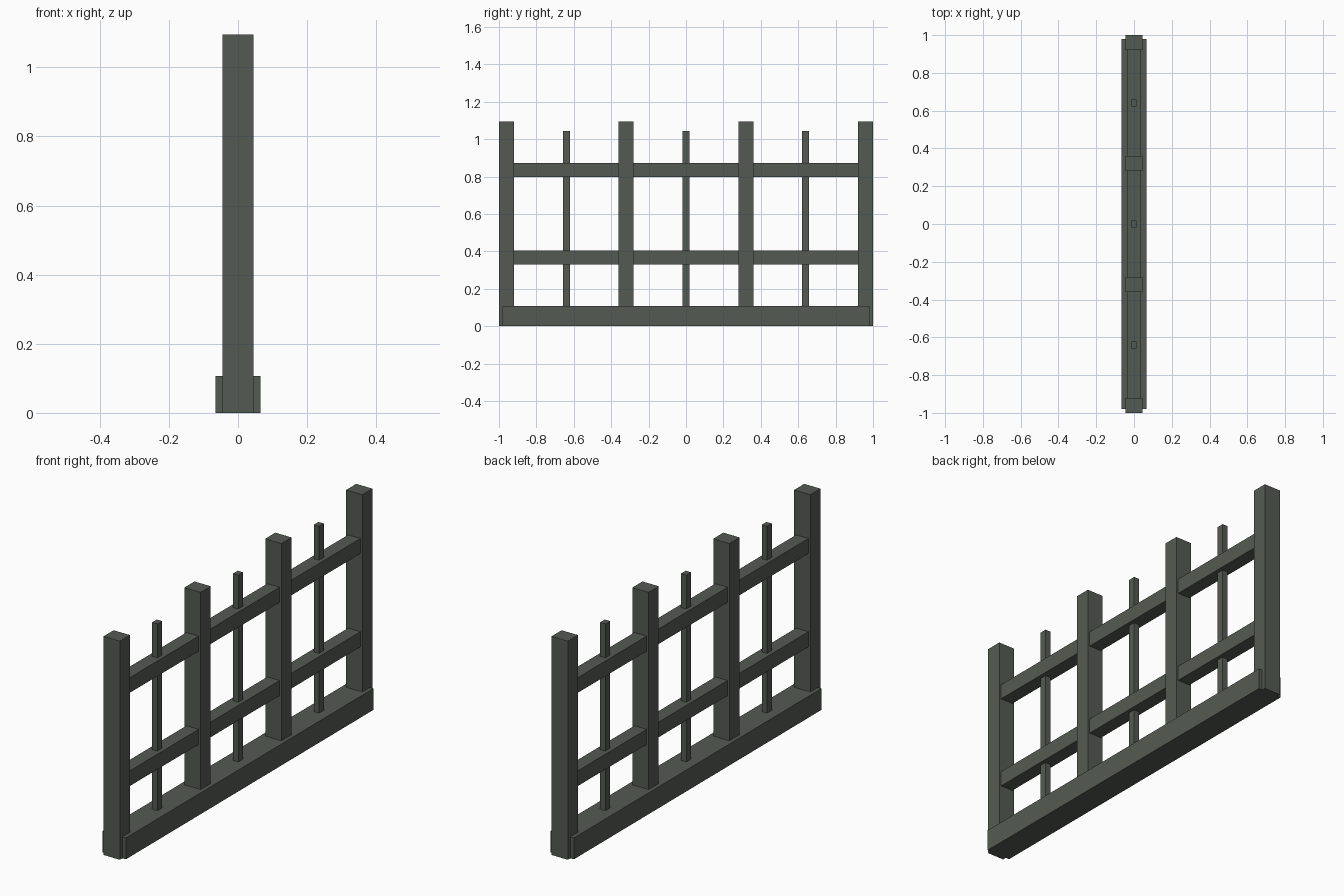
import bpy
import bmesh
from mathutils import Matrix, Vector

cube = bpy.data.objects.get("Cube")
if cube:
    bpy.data.objects.remove(cube, do_unlink=True)

# Single painted finish
paint = bpy.data.materials.new("dark grey green paint")
paint.use_nodes = True
colour = (0.088, 0.105, 0.084, 1)
paint.diffuse_color = colour
paint.node_tree.nodes["Principled BSDF"].inputs["Base Color"].default_value = colour


def beam(name, width, y0, y1, z0, z1):
    """Square-edged beam centred on x, spanning y0..y1 and z0..z1."""
    bm = bmesh.new()
    bmesh.ops.create_cube(bm, size=1)
    size = Matrix.Diagonal((width, y1 - y0, z1 - z0, 1))
    centre = Vector((0, (y0 + y1) / 2, (z0 + z1) / 2))
    bm.transform(Matrix.Translation(centre) @ size)
    mesh = bpy.data.meshes.new(name)
    bm.to_mesh(mesh)
    bm.free()
    mesh.materials.append(paint)
    obj = bpy.data.objects.new(name, mesh)
    bpy.context.collection.objects.link(obj)


SPACING = 0.64
POST = 0.04      # half depth of a post
BAR = 0.0185     # half depth of a thin bar
BASE_TOP = 0.107

# Ground beam
beam("base_beam", 0.13, -0.98, 0.98, 0, BASE_TOP)

# Four thick posts
for i in range(4):
    y = (i - 1.5) * SPACING
    beam(f"post_{i + 1}", 0.09, y - POST, y + POST, 0, 1.095)

# One thin upright and two rails in each bay
for i in range(3):
    y = (i - 1) * SPACING
    beam(f"thin_upright_{i + 1}", 0.029, y - BAR, y + BAR, BASE_TOP, 1.043)
    reach = SPACING / 2 - POST
    for level, z in (("lower", 0.33), ("upper", 0.797)):
        beam(f"{level}_rail_{i + 1}", 0.068, y - reach, y + reach, z, z + 0.076)
